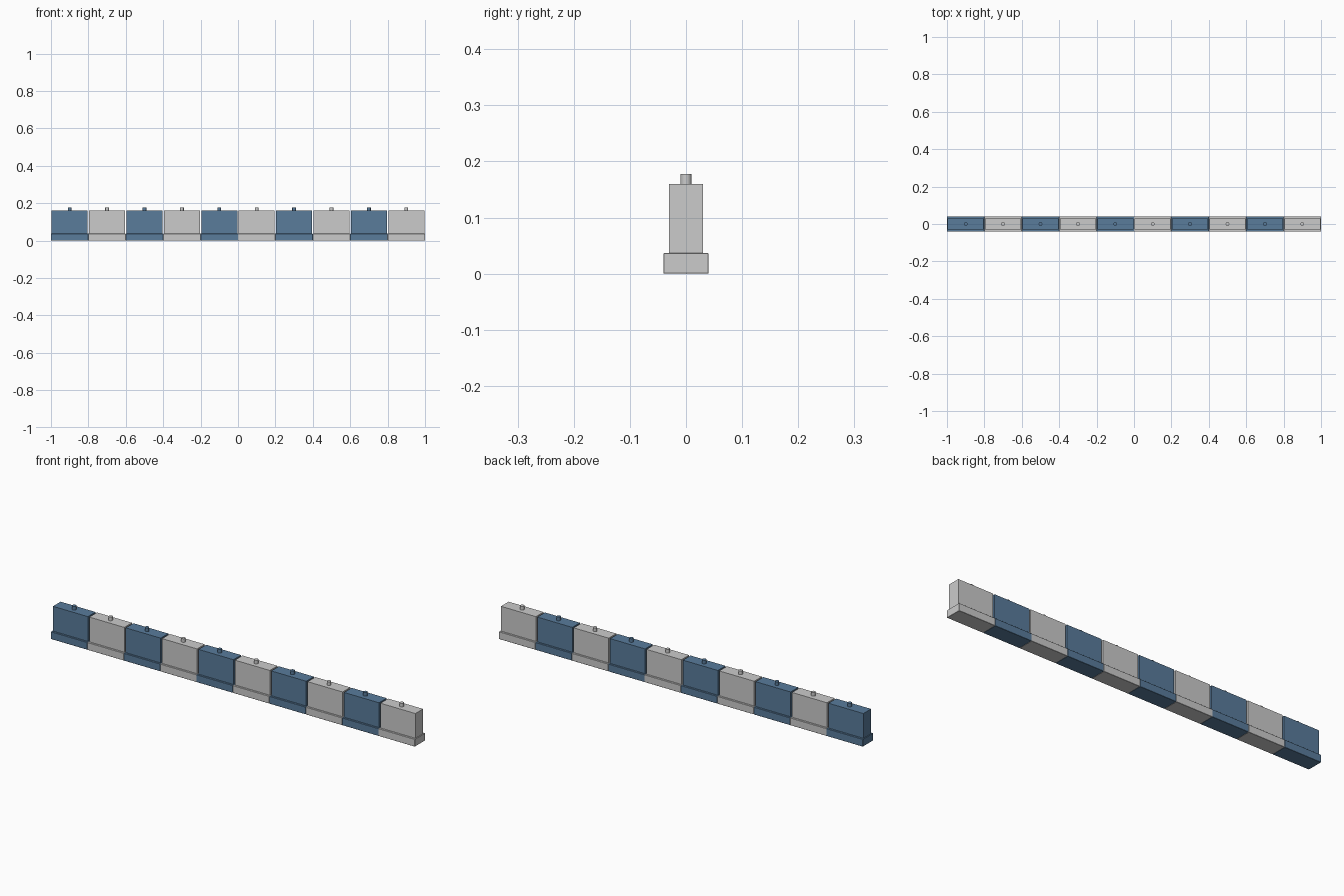
import bpy

if "Cube" in bpy.data.objects:
    bpy.data.objects.remove(bpy.data.objects["Cube"])

COUNT, STEP = 10, 0.2

blue = bpy.data.materials.new("blue_paint")
blue.diffuse_color = (0.10, 0.20, 0.33, 1)
blue.use_nodes = True
blue.node_tree.nodes["Principled BSDF"].inputs["Base Color"].default_value = blue.diffuse_color


def finish(obj, name, colour, bevel):
    obj.name = name
    if colour:
        obj.data.materials.append(colour)
    if bevel:
        mod = obj.modifiers.new("soft_edges", 'BEVEL')
        mod.width, mod.segments = bevel, 1


def box(name, x, size, z0, colour, bevel):
    bpy.ops.mesh.primitive_cube_add(size=1, location=(x, 0, z0 + size[2] / 2))
    obj = bpy.context.object
    obj.scale = size
    bpy.ops.object.transform_apply(location=False, rotation=False, scale=True)
    finish(obj, name, colour, bevel)


for i in range(COUNT):
    x = (i - (COUNT - 1) / 2) * STEP
    colour = blue if i % 2 == 0 else None
    # wide foot, narrower wall panel standing on it
    box(f"barrier_foot_{i}", x, (0.2, 0.08, 0.037), 0, colour, 0.001)
    box(f"barrier_wall_{i}", x, (0.192, 0.06, 0.124), 0.036, colour, 0)
    # short peg on top
    bpy.ops.mesh.primitive_cylinder_add(vertices=16, radius=0.01, depth=0.02,
                                        location=(x, 0, 0.168))
    peg = bpy.context.object
    finish(peg, f"top_peg_{i}", colour, 0)
    bpy.ops.object.shade_smooth_by_angle()
